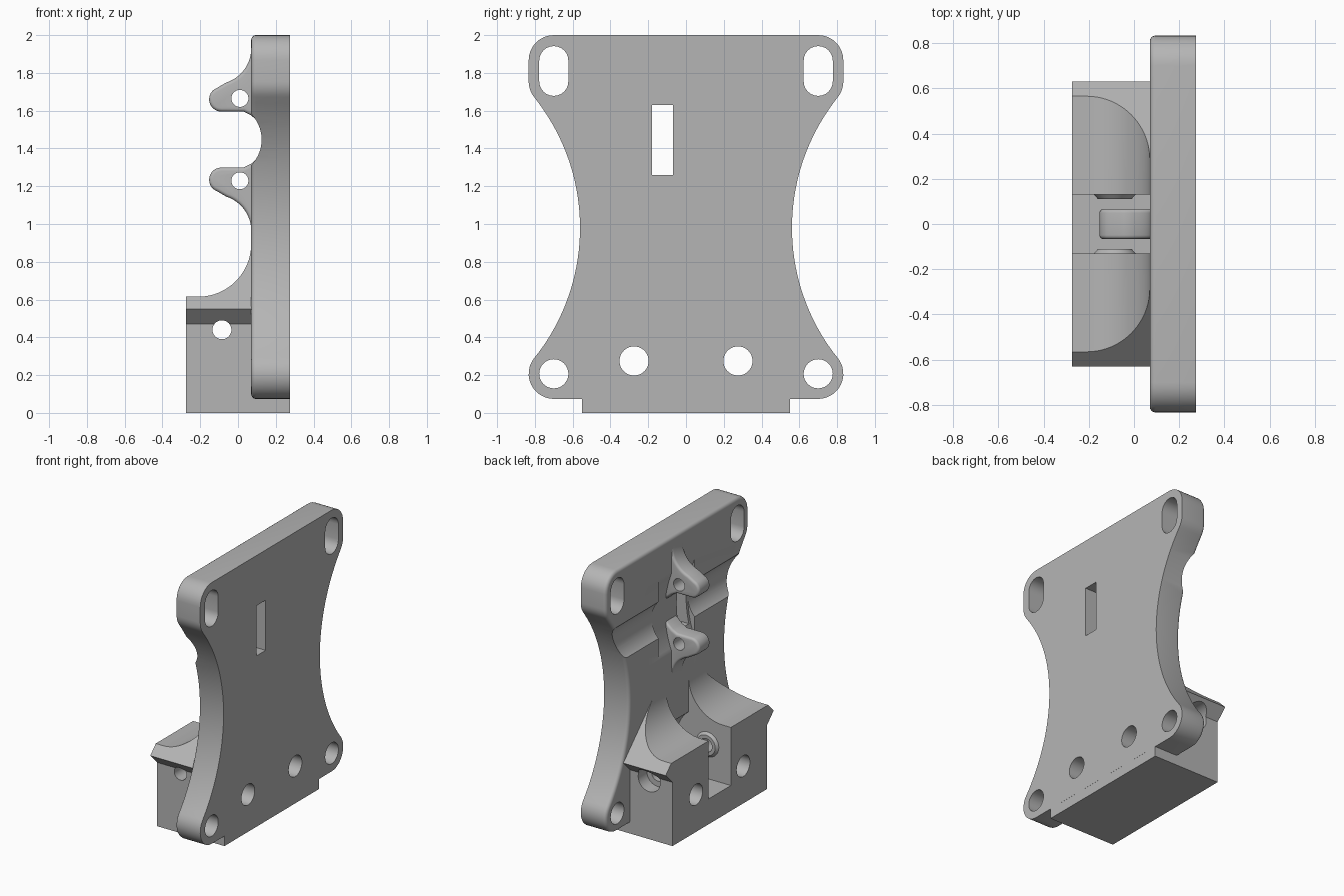
import bpy, bmesh, math
from mathutils import Matrix

if "Cube" in bpy.data.objects:
    bpy.data.objects.remove(bpy.data.objects["Cube"], do_unlink=True)

grey = bpy.data.materials.new("plain_grey")
grey.use_nodes = True
GREY = (0.46, 0.46, 0.46, 1)
grey.diffuse_color = GREY
grey.node_tree.nodes["Principled BSDF"].inputs["Base Color"].default_value = GREY


def arc(cx, cy, r, start, end, n=12):
    angles = [math.radians(start + (end - start) * i / n) for i in range(n + 1)]
    return [(cx + r * math.cos(a), cy + r * math.sin(a)) for a in angles]


def circle(cx, cy, r, n=48):
    return arc(cx, cy, r, 0, 360, n)[:-1]


def rect(a0, a1, b0, b1):
    return [(a0, b0), (a1, b0), (a1, b1), (a0, b1)]


def finish(name, bm):
    bmesh.ops.recalc_face_normals(bm, faces=bm.faces)
    mesh = bpy.data.meshes.new(name)
    bm.to_mesh(mesh)
    bm.free()
    mesh.materials.append(grey)
    ob = bpy.data.objects.new(name, mesh)
    bpy.context.collection.objects.link(ob)
    return ob


def prism(name, pts, axis, lo, hi, round_ends=(), radius=0.025):
    """Extrude a 2D outline along x (points are y, z) or y (points are x, z)."""
    bm = bmesh.new()

    def place(p, t):
        return (t, p[0], p[1]) if axis == "x" else (p[0], t, p[1])

    ends = [[bm.verts.new(place(p, t)) for p in pts] for t in (lo, hi)]
    caps = [bm.faces.new(loop) for loop in ends]
    for i in range(len(pts)):
        j = (i + 1) % len(pts)
        bm.faces.new((ends[0][i], ends[0][j], ends[1][j], ends[1][i]))
    edges = [e for k in round_ends for e in caps[k].edges]
    if edges:
        bmesh.ops.recalc_face_normals(bm, faces=bm.faces)
        bmesh.ops.bevel(bm, geom=edges, offset=radius, segments=4,
                        profile=0.5, affect="EDGES")
    return finish(name, bm)


def combine(ob, tool, operation="DIFFERENCE"):
    mod = ob.modifiers.new("combine", "BOOLEAN")
    mod.operation = operation
    mod.solver = "EXACT"
    mod.object = tool
    bpy.context.view_layer.objects.active = ob
    bpy.ops.object.modifier_apply(modifier=mod.name)
    bpy.data.objects.remove(tool, do_unlink=True)


def cut(ob, pts, axis, lo, hi):
    combine(ob, prism("cutter", pts, axis, lo, hi))


# Waisted plate outline, mirrored in y
half = (arc(0.7, 1.867, 0.133, 90, 0, 8)
        + arc(0.7, 1.755, 0.133, 0, -38.8, 5)
        + arc(1.665, 0.98, 1.104, 141.2, 218.8, 36)[1:-1]
        + arc(0.7, 0.207, 0.133, 38.8, -90, 12))
outline = half + [(-y, z) for y, z in reversed(half)]
plate = prism("mounting_plate", outline, "x", 0.07, 0.275, round_ends=(0,))

# Corner slots, round holes and the strap window
for side in (-1, 1):
    slot = arc(side * 0.7, 1.865, 0.077, 0, 180) + arc(side * 0.7, 1.755, 0.077, 180, 360)
    cut(plate, slot, "x", -0.5, 0.5)
    cut(plate, circle(side * 0.7, 0.207, 0.077), "x", -0.5, 0.5)
    cut(plate, circle(side * 0.275, 0.275, 0.077), "x", -0.5, 0.5)
cut(plate, rect(-0.18, -0.07, 1.26, 1.63), "x", -0.5, 0.5)

# Cross trough, shallow recess around the tabs, and hinge clearance
cut(plate, circle(-0.068, 1.447, 0.193, 64), "y", -1, 1)
cut(plate, circle(-0.665, 1.447, 0.79, 128), "y", -0.2, 0.22)
cut(plate, circle(-0.085, 0.44, 0.252), "y", -0.13, 0.13)

# Hinge block: side profile intersected with front profile
side_profile = ([(-0.275, 0), (0.2745, 0), (0.2745, 0.2), (0.15, 0.2), (0.15, 0.895)]
                + arc(-0.21, 0.895, 0.28, 0, -90, 20) + [(-0.275, 0.615)])
block = prism("hinge_block", side_profile, "y", -0.8, 0.8)
wing = [(0.55, 0), (0.55, 0.47), (0.63, 0.55), (0.1, 1.08)]
wings = wing + [(-y, z) for y, z in reversed(wing)]
combine(block, prism("cutter", wings, "x", -0.6, 0.6), "INTERSECT")

# Central channel with its rounded back
cut(block, rect(-0.13, 0.13, 0.187, 1.3), "x", -0.5, 0.4)

# Raised washers on the channel walls
for side in (-1, 1):
    bm = bmesh.new()
    turn = Matrix.Rotation(side * math.radians(90), 4, "X")
    bmesh.ops.create_cone(bm, cap_ends=True, segments=48, radius1=0.11, radius2=0.075,
                          depth=0.04, matrix=Matrix.Translation((-0.085, side * 0.131, 0.44)) @ turn)
    combine(block, finish("washer", bm), "UNION")

# Hinge pin hole, its counterbore, and screw holes
cut(block, circle(-0.085, 0.44, 0.05), "y", -1, 1)
cut(block, circle(-0.085, 0.44, 0.09), "y", 0.45, 1)
for side in (-1, 1):
    cut(block, circle(side * 0.275, 0.275, 0.077), "x", -0.5, 0.5)

# Pair of facing hooked tabs with pin holes
tab_profile = (arc(-0.12, 1.93, 0.19, 0, -72, 14)
               + arc(-0.088, 1.66, 0.065, 110, 270, 12)
               + [(0.03, 1.595), (0.07, 1.575), (0.12, 1.53), (0.15, 1.53), (0.15, 1.93)])
for name, flip in (("upper_tab", False), ("lower_tab", True)):
    def level(z):
        return 2.894 - z if flip else z
    tab = prism(name, [(x, level(z)) for x, z in tab_profile], "y",
                -0.067, 0.067, round_ends=(0, 1), radius=0.018)
    cut(tab, circle(0.01, level(1.665), 0.045, 32), "y", -0.5, 0.5)

# Smooth the curved walls and keep the edges crisp
bpy.ops.object.select_all(action="DESELECT")
for ob in bpy.context.collection.objects:
    if ob.type == "MESH" and grey.name in ob.data.materials:
        ob.select_set(True)
        bpy.context.view_layer.objects.active = ob
bpy.ops.object.shade_smooth_by_angle(angle=math.radians(30))
